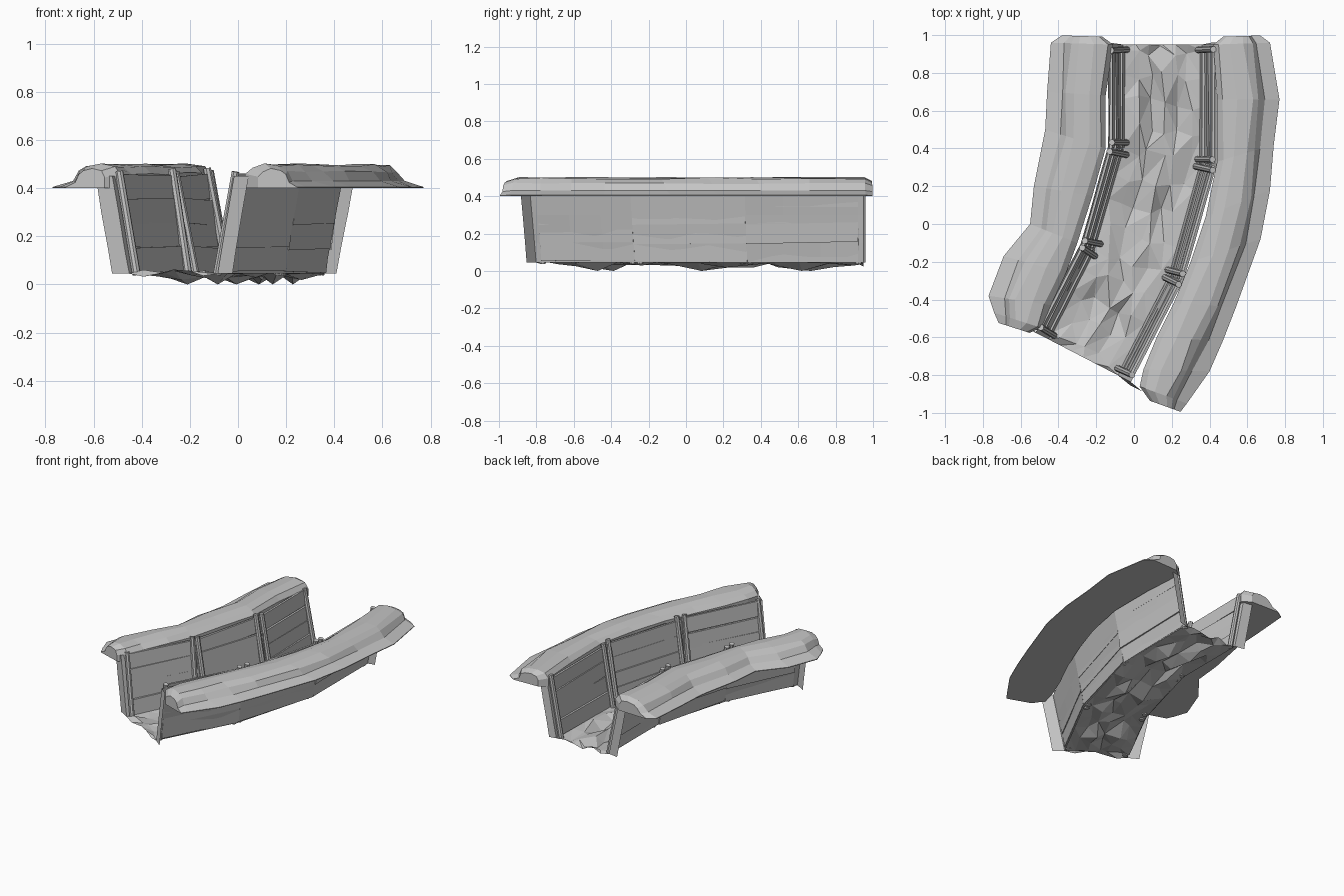
import bpy, bmesh, random
from mathutils import Vector

random.seed(4)
if "Cube" in bpy.data.objects:
    bpy.data.objects.remove(bpy.data.objects["Cube"])

grey = bpy.data.materials.new("plain_grey")
grey.use_nodes = True
COLOUR = (0.55, 0.55, 0.55, 1)
grey.diffuse_color = COLOUR
grey.node_tree.nodes["Principled BSDF"].inputs["Base Color"].default_value = COLOUR


def finish(name, bm, recalc=True):
    if recalc:
        bmesh.ops.recalc_face_normals(bm, faces=bm.faces)
    mesh = bpy.data.meshes.new(name)
    bm.to_mesh(mesh)
    bm.free()
    mesh.materials.append(grey)
    ob = bpy.data.objects.new(name, mesh)
    bpy.context.collection.objects.link(ob)
    return ob


def jit(a):
    return random.uniform(-a, a)


def loft(bm, rows, closed=False):
    """Skin a list of equal-length point rows."""
    vs = [[bm.verts.new(p) for p in row] for row in rows]
    n = len(rows[0])
    for a, b in zip(vs, vs[1:]):
        for i in range(n if closed else n - 1):
            j = (i + 1) % n
            bm.faces.new((a[i], a[j], b[j], b[i]))
    return vs


def hull(bm, pts):
    vs = [bm.verts.new(p) for p in pts]
    bmesh.ops.convex_hull(bm, input=vs)


# Wall centre lines at mid height, rear to front
LINES = {
    "right": [Vector(p) for p in ((-.09, .92), (-.09, .405), (-.24, -.12), (-.465, -.565))],
    "left": [Vector(p) for p in ((.39, .92), (.39, .32), (.22, -.285), (-.04, -.785))],
}
SIGN = {"right": 1, "left": -1}
# End flaps of the earth wall: rear, front
FLAPS = {"right": (Vector((-.07, .01)), Vector((-.07, .04))),
         "left": (Vector((.05, .01)), Vector((.06, -.05)))}


def outward(d, side):
    d = d.normalized()
    return Vector((d.y, -d.x)) * SIGN[side]


def lean(p, n, z, off=0.0):
    """Point on the outward-leaning wall at height z."""
    q = p + n * ((z - .255) * .19 + off)
    return Vector((q.x, q.y, z))


def stations(side, sub):
    """Subdivided wall line with outward normals, run past both end posts."""
    line = LINES[side]
    pts = [line[0] + (line[0] - line[1]).normalized() * .03]
    for a, b in zip(line, line[1:]):
        pts += [a.lerp(b, i / sub) for i in range(sub)]
    pts += [line[-1], line[-1] + (line[-1] - line[-2]).normalized() * .035]
    out = []
    for i, p in enumerate(pts):
        d = pts[min(i + 1, len(pts) - 1)] - pts[max(i - 1, 0)]
        out.append((p, outward(d, side)))
    return out


# Earth wall sheets with flaps turned outward at the ends
for side in LINES:
    st = stations(side, 3)
    rear, front = FLAPS[side]
    st = [(st[0][0] + rear, st[0][1])] + st + [(st[-1][0] + front, st[-1][1])]
    rows = [[lean(p, n, z, .009 + jit(.002)) for z in (.045, .15, .3, .45)] for p, n in st]
    bm = bmesh.new()
    loft(bm, rows)
    finish(side + "_earth_wall", bm)

# Lumpy trench floor, sagging midway between the posts
rows = []
for i, ((a, na), (b, nb)) in enumerate(zip(stations("right", 4), stations("left", 4))):
    pa, pb = lean(a, na, .045, .01), lean(b, nb, .045, .01)
    row = []
    for k in range(7):
        p = pa.lerp(pb, k / 6)
        if 0 < k < 6:
            p.z = random.uniform(.018, .062)
            if 0 < i < 14:
                p += Vector((jit(.022), jit(.03), 0))
            if i in (3, 7, 11) and k in (2, 4):
                p.z = 0
        row.append(p)
    rows.append(row)
bm = bmesh.new()
loft(bm, rows)
bmesh.ops.triangulate(bm, faces=bm.faces)
finish("trench_floor", bm)

# Posts: one at each end, a pair at each bend
for side, line in LINES.items():
    bm = bmesh.new()
    for a, b in zip(line, line[1:]):
        d = (b - a).normalized()
        n = outward(d, side)
        for p, shift in ((a, .026 if a != line[0] else 0), (b, -.026 if b != line[-1] else 0)):
            c = p + d * shift
            lo = lean(c, n, .04, -.012) + Vector((jit(.005), jit(.005), 0))
            hi = lean(c, n, .475, -.012) + Vector((jit(.005), jit(.005), jit(.008)))
            axis = hi - lo
            rot = axis.to_track_quat('Z', 'Y').to_matrix().to_4x4()
            rot.translation = (lo + hi) / 2
            bmesh.ops.create_cone(bm, cap_ends=True, segments=8, radius1=.018,
                                  radius2=.017, depth=axis.length, matrix=rot)
    finish(side + "_posts", bm)

# Boards between the posts
for side, line in LINES.items():
    bm = bmesh.new()
    for a, b in zip(line, line[1:]):
        n = outward(b - a, side)
        for k in range(4):
            z0 = .05 + k * .1
            off = (.004 if k < 2 else -.003) + jit(.003)
            pts = []
            for p in (a, b):
                dz, do = jit(.008), jit(.004)
                for z in (z0 + dz, z0 + .104 + dz):
                    tilt = .004 if z < z0 + .05 else -.004
                    pts += [lean(p, n, z, off + do + tilt + t) for t in (-.008, .006)]
            hull(bm, pts)
    finish(side + "_boards", bm)

# Earth banks: inner edge and outer edge, rear to front
BANKS = {
    "right": [(-.11, .95, -.44, .96), (-.15, .68, -.46, .7), (-.15, .4, -.47, .5),
              (-.22, .15, -.53, .2), (-.3, -.1, -.55, 0), (-.36, -.26, -.69, -.17),
              (-.44, -.43, -.77, -.38), (-.49, -.55, -.74, -.47)],
    "left": [(.42, .95, .72, .96), (.44, .66, .77, .66), (.44, .33, .74, .42),
             (.38, .04, .72, .18), (.3, -.2, .67, -.08), (.21, -.42, .54, -.44),
             (.12, -.6, .47, -.62), (.05, -.77, .4, -.78), (.03, -.86, .28, -.95)],
}
# Bank cross-section: fraction from inner to outer edge, height
SECTION = [(0, .4), (0, .46), (.1, .487), (.3, .498), (.55, .495), (.68, .468),
           (.76, .43), (1, .405), (1, .4)]


def cap(row, push):
    """Smaller closing ring beyond a bank end."""
    mid = (row[0] + row[-1]) / 2
    out = []
    for p in row:
        q = mid.lerp(p, .65) + push
        q.z = .4 + (p.z - .4) * .8
        out.append(q)
    return out


for side, table in BANKS.items():
    rows = []
    for ix, iy, ox, oy in table:
        inner, outer = Vector((ix, iy, 0)), Vector((ox, oy, 0))
        row = []
        for t, z in SECTION:
            wob = jit(.03) if 0 < t < 1 else 0
            p = inner.lerp(outer, t + wob)
            p.z = z + (jit(.005) if .43 < z else 0)
            row.append(p)
        rows.append(row)
    ends = {"right": ((0, .04, 0), (-.02, -.04, 0)), "left": ((0, .04, 0), (.01, -.06, 0))}[side]
    rows = [cap(rows[0], Vector(ends[0]))] + rows + [cap(rows[-1], Vector(ends[1]))]
    bm = bmesh.new()
    vs = loft(bm, rows, closed=True)
    bm.faces.new(vs[0])
    bm.faces.new(vs[-1])
    finish(side + "_earth_bank", bm)
